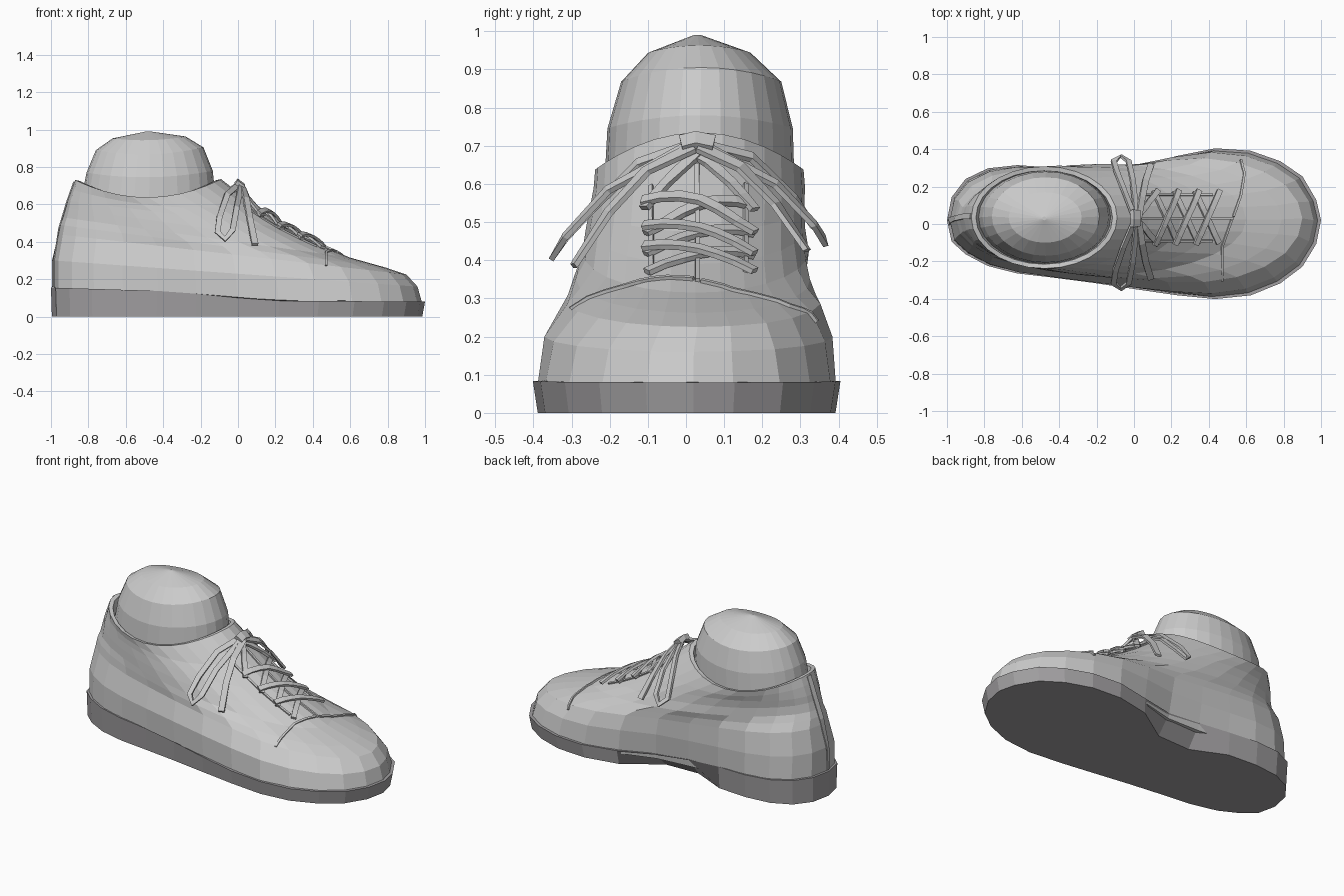
import bpy, bmesh, math
from mathutils import Vector
from mathutils.bvhtree import BVHTree

if "Cube" in bpy.data.objects:
    bpy.data.objects.remove(bpy.data.objects["Cube"])

N = 28
# Plan outline of the shoe: x, y on the outer side, y on the inner side
PLAN = [(-1, 0, .02), (-.985, -.08, .12), (-.94, -.14, .22), (-.73, -.25, .32),
        (-.3, -.30, .29), (0, -.345, .30), (.2, -.375, .355), (.45, -.4, .405),
        (.62, -.38, .39), (.82, -.30, .32), (.94, -.19, .22), (.985, -.08, .10), (1, .02, .02)]
SOLE_TOP = [(-1, .155), (-.35, .135), (.15, .085), (1, .08)]


def interp(table, x, col=1):
    for a, b in zip(table, table[1:]):
        if x <= b[0]:
            t = (x - a[0]) / (b[0] - a[0])
            return a[col] + (b[col] - a[col]) * t
    return table[-1][col]


def loft(name, rings):
    """Skin a list of closed rings and cap both ends."""
    bm = bmesh.new()
    vr = [[bm.verts.new(p) for p in r] for r in rings]
    n = len(rings[0])
    for a, b in zip(vr, vr[1:]):
        for i in range(n):
            j = (i + 1) % n
            bm.faces.new((a[i], a[j], b[j], b[i]))
    bm.faces.new(vr[0][::-1])
    bm.faces.new(vr[-1])
    bmesh.ops.recalc_face_normals(bm, faces=bm.faces)
    me = bpy.data.meshes.new(name)
    bm.to_mesh(me)
    ob = bpy.data.objects.new(name, me)
    bpy.context.collection.objects.link(ob)
    tree = BVHTree.FromBMesh(bm)
    bm.free()
    return ob, tree


def ring(xb, zb, xf, zf, c, w, sag=0, oval=1.0):
    """Tilted ring from back (xb, zb) to front (xf, zf); oval blends plan shape to ellipse."""
    pts = []
    for i in range(N):
        a = 2 * math.pi * i / N
        s = (1 - math.cos(a)) / 2
        plan = interp(PLAN, 2 * s - 1, 2 if a < math.pi else 1) / .4
        y = c + w * ((1 - oval) * plan + oval * math.sin(a))
        pts.append((xb + (xf - xb) * s, y, zb + (zf - zb) * s + sag * math.sin(a) ** 2))
    return pts


# Sole with an arch cut in on the inner side
top = [(x, y, interp(SOLE_TOP, x)) for x, y, z in ring(-1, 0, 1, 0, 0, .403, 0, 0)]
bottom = []
for x, y, z in ring(-.995, 0, .985, 0, 0, .39, 0, 0):
    arch = max(0, 1 - ((x + .12) / .3) ** 2) if y > 0 else 0
    bottom.append((x, y * (1 - .35 * arch), 0))
sole, _ = loft("sole", [bottom, top])
mat = bpy.data.materials.new("sole_grey")
mat.diffuse_color = (.36, .35, .36, 1)
mat.use_nodes = True
mat.node_tree.nodes["Principled BSDF"].inputs["Base Color"].default_value = mat.diffuse_color
sole.data.materials.append(mat)

# Upper, from the sole edge to the collar and just inside it
upper, skin = loft("upper", [
    ring(-.985, .13, .985, .07, 0, .392, -.03, 0),
    ring(-.985, .30, .96, .16, .005, .385, 0, .2),
    ring(-.96, .44, .90, .225, .02, .345, 0, .4),
    ring(-.95, .49, .79, .262, .02, .32, 0, .7),
    ring(-.935, .53, .60, .315, .025, .297),
    ring(-.92, .58, .42, .39, .025, .287),
    ring(-.91, .62, .25, .475, .03, .28),
    ring(-.89, .68, .08, .60, .035, .277, -.05),
    ring(-.87, .73, -.09, .735, .035, .273, -.095),
    ring(-.845, .725, -.115, .73, .035, .25, -.095),
    ring(-.83, .66, -.13, .66, .035, .24, -.08)])

# Rounded ankle filling
loft("ankle", [
    ring(-.835, .64, -.12, .64, .035, .25, -.06),
    ring(-.81, .77, -.135, .78, .037, .243, -.03),
    ring(-.76, .89, -.185, .905, .04, .21, -.03),
    ring(-.67, .953, -.28, .963, .035, .135, -.015),
    ring(-.49, .99, -.47, .99, .03, .01)])


def ribbon(name, pts, width=.03, thick=.014, lift=0.0):
    """Flat strip following points, kept just outside the upper."""
    path = []
    for p in pts:
        p = Vector(p)
        loc, nor, _, _ = skin.find_nearest(p)
        d = (p - loc).dot(nor)
        path.append((loc + nor * lift if d < lift else p, nor))
    rings = []
    for i, (p, n) in enumerate(path):
        t = path[min(i + 1, len(path) - 1)][0] - path[max(i - 1, 0)][0]
        side = t.cross(n).normalized() * width / 2
        up = n * thick
        rings.append([p - side, p + side, p + side + up, p - side + up])
    return loft(name, rings)


def drape(xy, steps=4):
    """Drop a plan polyline onto the upper."""
    out = []
    for (x0, y0), (x1, y1) in zip(xy, xy[1:]):
        for k in range(steps):
            t = k / steps
            out.append((x0 + (x1 - x0) * t, y0 + (y1 - y0) * t))
    out.append(xy[-1])
    hits = [skin.ray_cast(Vector((x, y, 2)), Vector((0, 0, -1)))[0] for x, y in out]
    return [h for h in hits if h is not None]


# Seams: throat slit, eyelet edges and the edge of the toe cap
SEAMS = {"throat_seam": [(.02, .03), (.53, .03)],
         "eyelet_edge_inner": [(.03, .155), (.42, .155)],
         "eyelet_edge_outer": [(.03, -.09), (.42, -.09)],
         "toe_seam_outer": [(.52, .02), (.47, -.12), (.47, -.30)],
         "toe_seam_inner": [(.53, .04), (.57, .15), (.59, .27), (.57, .34)]}
for name, xy in SEAMS.items():
    ribbon(name, drape(xy), .012, .009, -.002)

# Crossed laces
EYES = [.45, .34, .23, .12]
for i, (x0, x1) in enumerate(zip(EYES, EYES[1:])):
    ribbon(f"lace_cross_a_{i}", drape([(x0, -.10), (x1 - .02, .17)], 6), lift=.006)
    ribbon(f"lace_cross_b_{i}", drape([(x0, .17), (x1 - .02, -.10)], 6), lift=.02)
for s, y in (("outer", -.10), ("inner", .17)):
    ribbon(f"lace_top_{s}", drape([(.12, y), (.0, .03)], 5), lift=.012)

# Bow: a hanging loop and a loose end on each side, plus the knot
LOOP = [(0, .02, .70), (-.06, -.12, .65), (-.10, -.24, .53), (-.11, -.31, .45),
        (-.07, -.34, .41), (-.03, -.31, .46), (-.01, -.20, .58), (.01, 0, .69)]
END = [(.02, .02, .69), (.04, -.10, .63), (.06, -.20, .52), (.09, -.29, .38)]
for s, f in (("outer", lambda p: p), ("inner", lambda p: (p[0], .05 - .9 * p[1], p[2] + .04 * (.7 - p[2]) / .3))):
    ribbon(f"bow_loop_{s}", [f(p) for p in LOOP], lift=.012)
    ribbon(f"bow_end_{s}", [f(p) for p in END], .035, lift=.012)
ribbon("knot", [(.0, -.01, .69), (.0, .03, .70), (.0, .07, .69)], .05, .03, .01)

# Heel seam
ribbon("heel_seam", [(-.87, .04, .72), (-.91, .04, .61), (-.95, .03, .47), (-.985, .02, .3), (-.985, .01, .16)],
       .03, .006, -.001)
